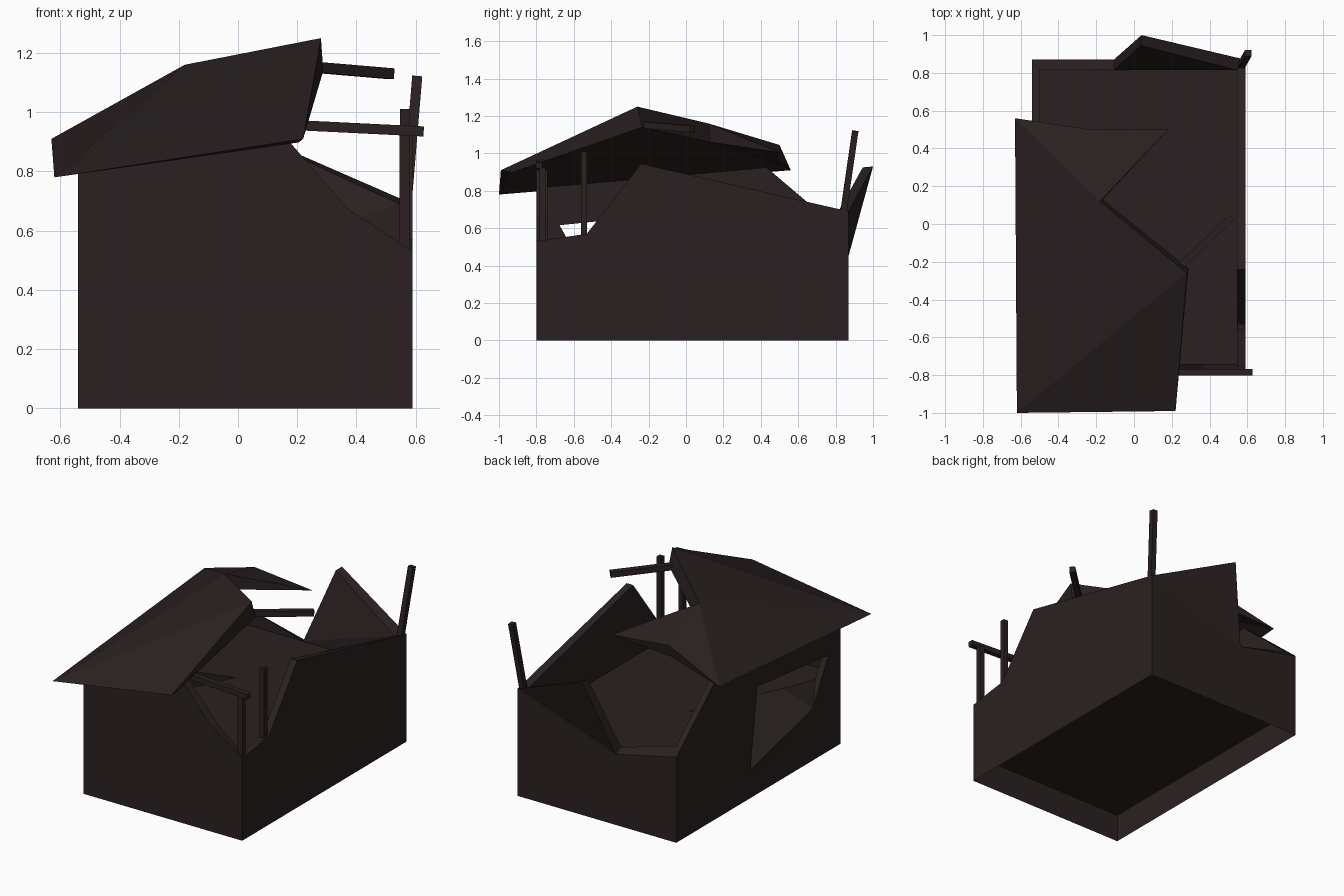
import bpy, bmesh
from mathutils import Vector

if "Cube" in bpy.data.objects:
    bpy.data.objects.remove(bpy.data.objects["Cube"])

char = bpy.data.materials.new("charred brown")
char.diffuse_color = (0.024, 0.015, 0.015, 1)
char.use_nodes = True
char.node_tree.nodes["Principled BSDF"].inputs["Base Color"].default_value = char.diffuse_color

X0, X1, Y0, Y1 = -0.54, 0.59, -0.80, 0.87      # outer footprint
I0, I1, J0, J1 = -0.50, 0.545, -0.74, 0.815    # inner footprint
BASE, FLOOR = 0.18, 0.48                       # underside and floor heights


def make(name, verts, faces):
    bm = bmesh.new()
    vs = [bm.verts.new(v) for v in verts]
    for f in faces:
        bm.faces.new([vs[i] for i in f])
    bmesh.ops.remove_doubles(bm, verts=bm.verts, dist=1e-5)
    bmesh.ops.recalc_face_normals(bm, faces=bm.faces)
    me = bpy.data.meshes.new(name)
    bm.to_mesh(me)
    bm.free()
    me.materials.append(char)
    ob = bpy.data.objects.new(name, me)
    bpy.context.collection.objects.link(ob)
    return ob


def patch(name, polys):
    """Mesh from a list of polygons given by their points."""
    verts, faces = [], []
    for p in polys:
        faces.append(tuple(range(len(verts), len(verts) + len(p))))
        verts += p
    return make(name, verts, faces)


def slab(name, outer, inner, faces=None, skip=()):
    """Slab between two matching outlines."""
    n = len(outer)
    faces = faces or [tuple(range(n))]
    fs = list(faces) + [tuple(i + n for i in reversed(f)) for f in faces]
    fs += [(i, (i + 1) % n, (i + 1) % n + n, i + n) for i in range(n) if i not in skip]
    return make(name, outer + inner, fs)


def clamp(v, a, b):
    return max(a, min(b, v))


def wall(name, profile, axis, at, inner_at):
    """Wall from a (position, height) outline, mitred at the corners.
    The inner face starts at the floor."""
    outer, inner = [], []
    for p, z in profile:
        zi = .59 if z == .55 else max(z, FLOOR)
        if axis == 'x':
            outer.append((at, p, z))
            inner.append((inner_at, clamp(p, J0, J1), zi))
        else:
            outer.append((p, at, z))
            inner.append((clamp(p, I0, I1), inner_at, zi))
    return slab(name, outer, inner, skip=(0,))


def beam(name, a, b, w):
    """Square timber between two points."""
    a, b = Vector(a), Vector(b)
    d = (b - a).normalized()
    up = Vector((0, 1, 0)) if abs(d.z) > 0.7 else Vector((0, 0, 1))
    s = d.cross(up).normalized() * w / 2
    u = s.cross(d).normalized() * w / 2
    ring = [s + u, u - s, -s - u, s - u]
    return slab(name, [a + r for r in ring], [b + r for r in ring])


# broken walls
wall("front_wall", [(X0, BASE), (X1, BASE), (X1, .53), (.37, .675),
                    (.165, .91), (X0, .82)], 'y', Y0, J0)
wall("right_wall", [(Y0, BASE), (Y1, BASE), (Y1, .69), (-.24, .945),
                    (-.53, .57), (Y0, .53)], 'x', X1, I1)
wall("back_wall", [(X0, BASE), (X1, BASE), (X1, .69), (-.107, .455),
                   (X0, .55)], 'y', Y1, J1)
# piece of the back wall leaning outward
slab("leaning_back_panel",
     [(X1, Y1, .69), (.04, 1.0, .93), (-.107, Y1, .455)],
     [(I1, J1, .69), (.035, .945, .925), (-.107, J1, FLOOR)])

# left wall and floor, with a ragged gash cut through both
L1, L2 = (X0, .117, BASE), (X0, -.52, .334)
V, W = (X0, -.676, .616), (X0, .045, .69)
Vi, Wi = (I0, V[1], V[2]), (I0, W[1], W[2])
R, S = (I0, -.60, FLOOR), (I0, .075, FLOOR)
P, Q = (-.145, .178, FLOOR), (-.42, -.39, FLOOR)
top_out = [(X0, Y1, .55), (X0, .43, .925), (X0, Y0, .82)]
top_in = [(I0, J1, .59), (I0, .43, .925), (I0, J0, .82)]
c0, c1 = (I0, J0, FLOOR), (I0, J1, FLOOR)
patch("left_wall_and_floor", [
    [(X0, Y0, BASE), L1, L2, V, W, L1[:1] + (.119, BASE), (X0, Y1, BASE)] + top_out,
    [c0, R, Vi, Wi, S, c1] + top_in,
    [top_out[0], top_out[1], top_in[1], top_in[0]],
    [top_out[1], top_out[2], top_in[2], top_in[1]],
    [c0, (I1, J0, FLOOR), (I1, J1, FLOOR), c1, S, P, Q, R],
    [L1, L2, Q, P], [L2, R, Q], [L1, P, S],
    [L2, V, Vi, R], [V, W, Wi, Vi], [W, L1, S, Wi]])

# hollow base
corners = [(X0, Y0), (X1, Y0), (X1, Y1), (X0, Y1)]
make("base",
     [(x, y, 0) for x, y in corners] + [(x, y, BASE) for x, y in corners],
     [(i, (i + 1) % 4, (i + 1) % 4 + 4, i + 4) for i in range(4)] + [(4, 5, 6, 7)])

# collapsed roof: sharp at the eaves, thick at the broken edge
A, E, F = (-.62, -1, .78), (-.63, .56, .91), (.18, .50, 1.005)
top = [A, (.22, -.99, .91), (.28, -.26, 1.25), (-.18, .12, 1.16),
       F, (-.23, .50, 1.045), E]
under = [A, (.205, -.93, .898), (.288, -.235, 1.14), (-.165, .13, 1.06),
         F, (-.23, .485, .97), E]
slab("roof", top, under, [(0, 1, 2), (0, 2, 3), (0, 3, 6), (3, 5, 6), (3, 4, 5)])

# bare timbers
beam("front_corner_post", (.563, -.768, .48), (.563, -.768, .925), .035)
beam("side_post", (.563, -.545, .48), (.563, -.545, 1.01), .032)
beam("leaning_back_post", (.565, .835, .64), (.605, .905, 1.12), .034)
beam("front_beam", (.12, -.785, .96), (.627, -.785, .935), .034)
beam("ridge_beam", (.22, -.25, 1.155), (.515, .035, 1.13), .036)
